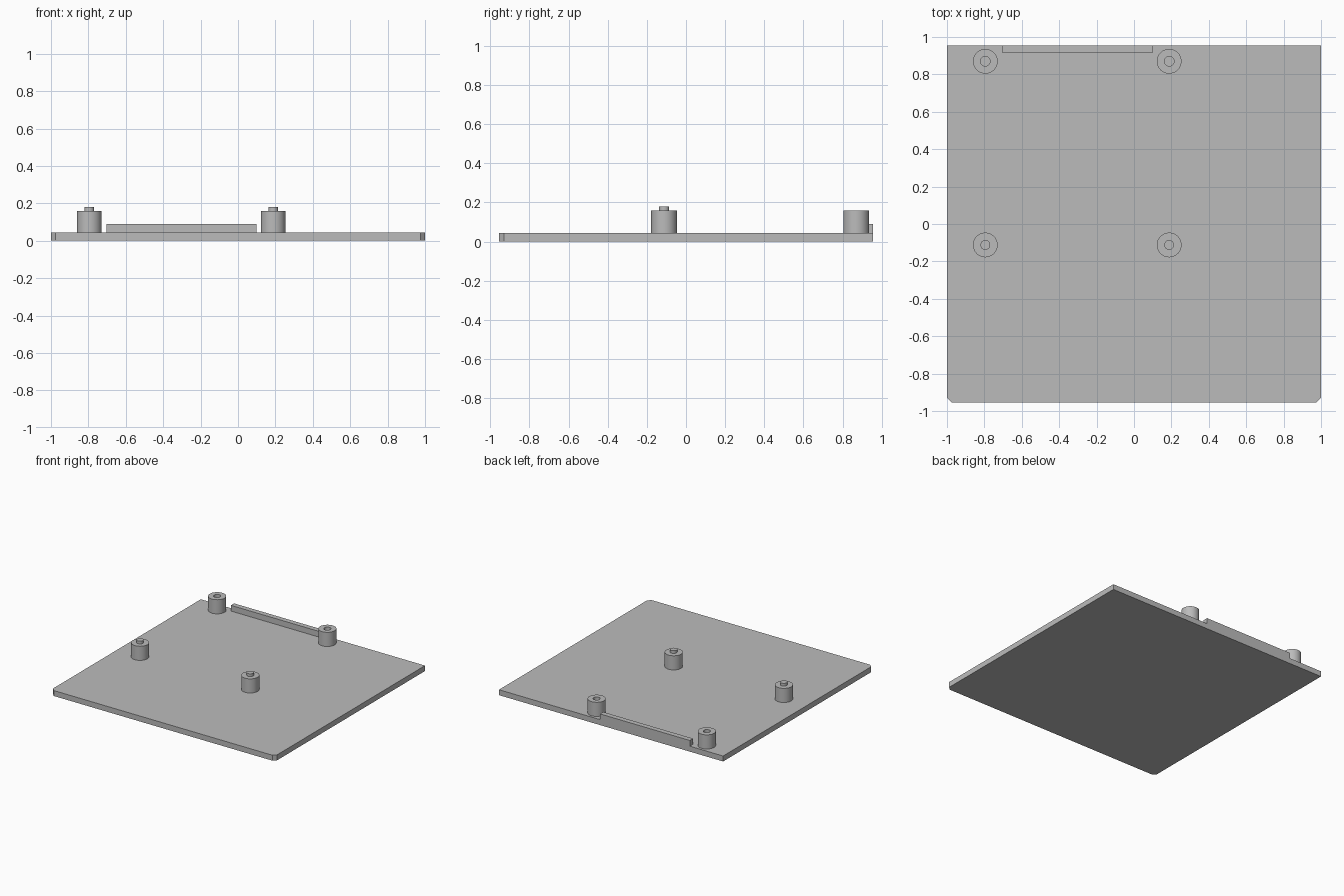
import bpy, bmesh, math

if "Cube" in bpy.data.objects:
    bpy.data.objects.remove(bpy.data.objects["Cube"])

GREY = (0.5, 0.5, 0.5, 1)
grey = bpy.data.materials.new("plain grey")
grey.use_nodes = True
grey.diffuse_color = GREY
grey.node_tree.nodes["Principled BSDF"].inputs["Base Color"].default_value = GREY

PLATE_TOP, POST_TOP, PIN_TOP, RAIL_TOP = 0.044, 0.158, 0.18, 0.09
HALF_X, HALF_Y, CORNER = 1.0, 0.955, 0.025
POST_R, PIN_R = 0.066, 0.026


def finish(name, bm, smooth=False):
    bmesh.ops.recalc_face_normals(bm, faces=bm.faces)
    mesh = bpy.data.meshes.new(name)
    bm.to_mesh(mesh)
    bm.free()
    mesh.materials.append(grey)
    obj = bpy.data.objects.new(name, mesh)
    bpy.context.collection.objects.link(obj)
    if smooth:
        bpy.ops.object.select_all(action='DESELECT')
        obj.select_set(True)
        bpy.context.view_layer.objects.active = obj
        bpy.ops.object.shade_smooth_by_angle(angle=math.radians(30))
    return obj


def prism(name, outline, z0, z1):
    """Extrude a flat outline upwards."""
    bm = bmesh.new()
    face = bm.faces.new([bm.verts.new((x, y, z0)) for x, y in outline])
    top = bmesh.ops.extrude_face_region(bm, geom=[face])["geom"]
    for v in top:
        if isinstance(v, bmesh.types.BMVert):
            v.co.z = z1
    return finish(name, bm)


def lathe(name, profile, x, y, closed, steps=48):
    """Spin a radius/height profile about a vertical axis."""
    bm = bmesh.new()
    verts = [bm.verts.new((r, 0, z)) for r, z in profile]
    edges = [bm.edges.new(pair) for pair in zip(verts, verts[1:])]
    if closed:
        edges.append(bm.edges.new((verts[-1], verts[0])))
    bmesh.ops.spin(bm, geom=verts + edges, cent=(0, 0, 0), axis=(0, 0, 1),
                   angle=math.tau, steps=steps)
    bmesh.ops.remove_doubles(bm, verts=bm.verts, dist=0.0001)
    bmesh.ops.translate(bm, verts=bm.verts, vec=(x, y, 0))
    return finish(name, bm, smooth=True)


# Base plate with its two front corners cut
prism("base_plate", [(-HALF_X, HALF_Y), (-HALF_X, CORNER - HALF_Y),
                     (CORNER - HALF_X, -HALF_Y), (HALF_X - CORNER, -HALF_Y),
                     (HALF_X, CORNER - HALF_Y), (HALF_X, HALF_Y)], 0, PLATE_TOP)

# Low rail along the back edge
prism("back_rail", [(-0.703, 0.914), (0.098, 0.914),
                    (0.098, HALF_Y), (-0.703, HALF_Y)], PLATE_TOP, RAIL_TOP)

# Front posts carry locating pins, back posts are hollow
pin_post = [(0, PIN_TOP), (PIN_R, PIN_TOP), (PIN_R, POST_TOP),
            (POST_R, POST_TOP), (POST_R, PLATE_TOP)]
hollow_post = [(PIN_R, PLATE_TOP), (PIN_R, POST_TOP),
               (POST_R, POST_TOP), (POST_R, PLATE_TOP)]
for side, x in (("right", -0.795), ("left", 0.188)):
    lathe("front_post_" + side, pin_post, x, -0.112, False)
    lathe("back_post_" + side, hollow_post, x, 0.87, True)
